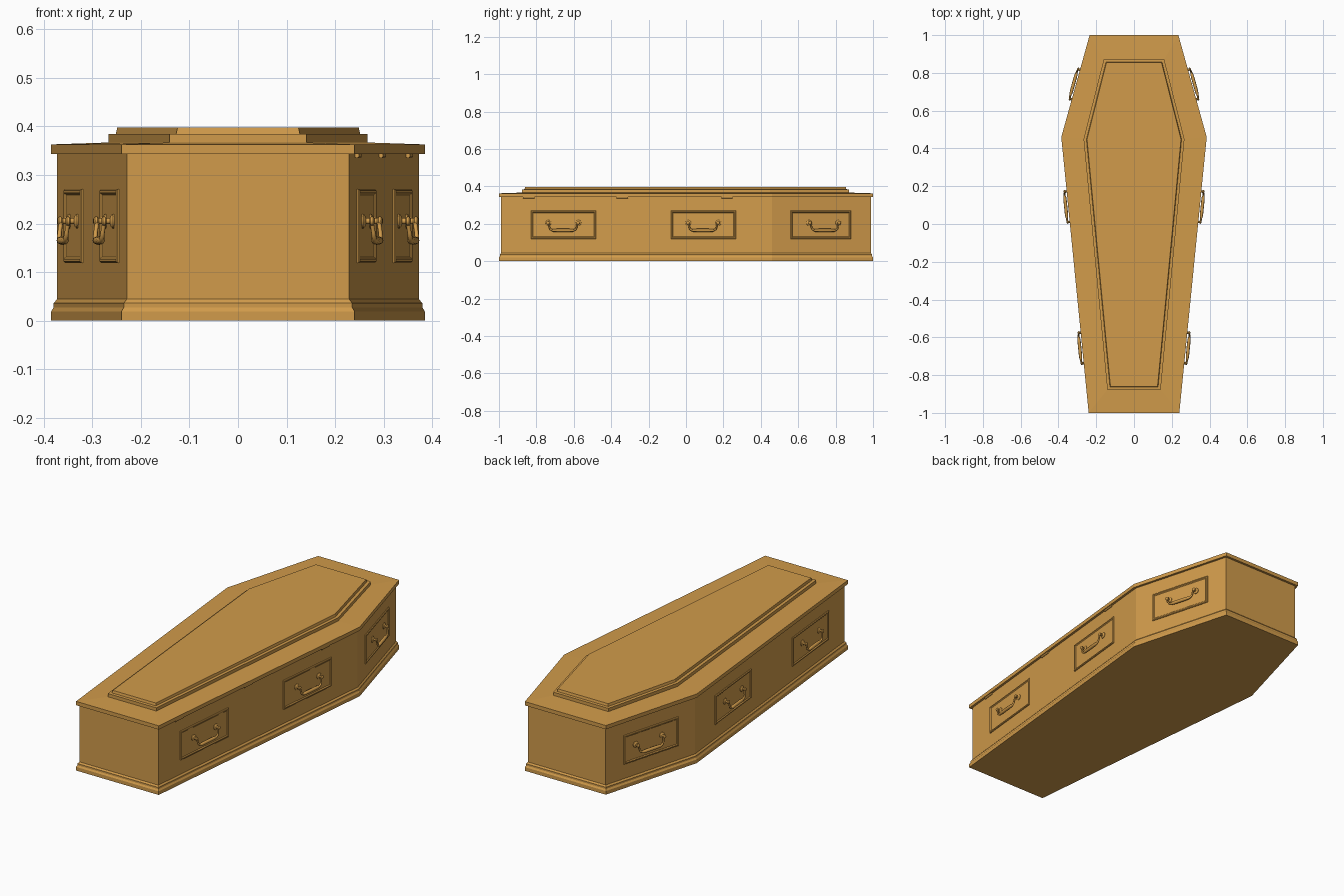
import bpy, bmesh
from mathutils import Matrix, Vector

if "Cube" in bpy.data.objects:
    bpy.data.objects.remove(bpy.data.objects["Cube"])

wood = bpy.data.materials.new("warm_oak")
wood.use_nodes = True
WOOD = (0.64, 0.33, 0.07, 1)
wood.diffuse_color = WOOD
wood.node_tree.nodes["Principled BSDF"].inputs["Base Color"].default_value = WOOD


def add_object(name, data, matrix=None):
    data.materials.append(wood)
    ob = bpy.data.objects.new(name, data)
    bpy.context.collection.objects.link(ob)
    if matrix:
        ob.matrix_world = matrix
    return ob


def mesh_object(name, bm, matrix=None):
    bmesh.ops.recalc_face_normals(bm, faces=bm.faces)
    me = bpy.data.meshes.new(name)
    bm.to_mesh(me)
    bm.free()
    return add_object(name, me, matrix)


def loft(name, rings, matrix=None):
    """Skin a stack of equal rings and cap both ends."""
    bm = bmesh.new()
    loops = [[bm.verts.new(p) for p in ring] for ring in rings]
    n = len(loops[0])
    for a, b in zip(loops, loops[1:]):
        for i in range(n):
            j = (i + 1) % n
            bm.faces.new((a[i], a[j], b[j], b[i]))
    bm.faces.new(loops[0][::-1])
    bm.faces.new(loops[-1])
    return mesh_object(name, bm, matrix)


def outline(half):
    """Mirror the right-hand points into a counter-clockwise outline."""
    return [Vector(p) for p in half] + [Vector((-x, y)) for x, y in reversed(half)]


def inset(points, d):
    """Move every edge of a counter-clockwise outline inward by d."""
    result = []
    for i, p in enumerate(points):
        a = (p - points[i - 1]).normalized()
        b = (points[(i + 1) % len(points)] - p).normalized()
        na, nb = Vector((-a.y, a.x)), Vector((-b.y, b.x))
        result.append(p + (na + nb) * d / (1 + na.dot(nb)))
    return result


def rings(points, profile):
    return [[(p.x, p.y, z) for p in inset(points, d)] for d, z in profile]


edge = outline([(0.24, -1), (0.385, 0.46), (0.235, 1)])
panel = outline([(0.141, -0.878), (0.267, 0.45), (0.16, 0.872)])

# Box with stepped base moulding
loft("box_and_plinth", rings(edge, [
    (0, 0), (0, 0.019), (0.005, 0.027), (0.005, 0.036), (0.012, 0.044), (0.012, 0.344)]))

# Lid board with gently rising top, then the raised panel
loft("lid", rings(edge, [(0, 0.343), (0, 0.363)])
     + rings(panel, [(0, 0.367)]))
loft("lid_panel", rings(panel, [
    (0, 0.362), (0, 0.384), (0.015, 0.385), (0.018, 0.398)]))

# Side frames: origin on the wall, local x along it, y up, z outward
body = inset(edge, 0.012)
foot, shoulder, head = body[:3]


def wall_matrix(y, z, side):
    a, b = (foot, shoulder) if y < shoulder.y else (shoulder, head)
    p = a.lerp(b, (y - a.y) / (b.y - a.y))
    d = (b - a).normalized()
    out = Vector((side * d.y, -d.x, 0))
    up = Vector((0, 0, 1))
    m = Matrix((up.cross(out), up, out)).transposed().to_4x4()
    m.translation = (side * p.x, p.y, z)
    return m


def frame_plate(name, length, height, m):
    profile = [(0, -0.002), (0, 0.003), (0.003, 0.006), (0.008, 0.006),
               (0.012, 0.002)]
    x, y = length / 2, height / 2
    rect = [Vector(p) for p in ((-x, -y), (x, -y), (x, y), (-x, y))]
    loft(name, rings(rect, profile), m)


def turned(name, profile, m, sides=16):
    """Turn a (radius, height) profile around local z."""
    bm = bmesh.new()
    verts = [bm.verts.new((r, 0, h)) for r, h in profile]
    edges = [bm.edges.new(pair) for pair in zip(verts, verts[1:])]
    bmesh.ops.spin(bm, geom=verts + edges, axis=(0, 0, 1), cent=(0, 0, 0),
                   angle=6.283185, steps=sides, use_duplicate=False)
    bmesh.ops.remove_doubles(bm, verts=bm.verts, dist=0.0002)
    ob = mesh_object(name, bm, m)
    ob.data.shade_smooth()
    ob.data.set_sharp_from_angle(angle=0.7)


def bail(name, m):
    """Swinging handle: two thin arms and a thicker grip."""
    half = [(0.081, 0.008, 0.02, 0.8), (0.075, -0.004, 0.022, 0.8),
            (0.073, -0.018, 0.024, 0.8), (0.069, -0.028, 0.025, 0.9),
            (0.06, -0.034, 0.025, 1), (0.052, -0.035, 0.025, 1.4),
            (0.03, -0.035, 0.025, 1.6)]
    path = half + [(-x, y, z, r) for x, y, z, r in reversed(half)]
    cu = bpy.data.curves.new(name, "CURVE")
    cu.dimensions = "3D"
    cu.bevel_depth = 0.0055
    cu.bevel_resolution = 2
    cu.use_fill_caps = True
    spline = cu.splines.new("POLY")
    spline.points.add(len(path) - 1)
    for pt, (x, y, z, r) in zip(spline.points, path):
        pt.co = (x, y, z, 1)
        pt.radius = r
    add_object(name, cu, m)


BOSS = [(0, 0), (0.015, 0), (0.015, 0.005), (0.011, 0.008), (0.006, 0.01),
        (0.006, 0.017), (0.009, 0.02), (0.009, 0.025), (0.005, 0.028), (0, 0.028)]

# Three framed plates with handles on each side
for side, word in ((1, "left"), (-1, "right")):
    for y, place, length in ((-0.655, "foot", 0.35), (0.093, "middle", 0.35),
                             (0.72, "head", 0.335)):
        tag = f"{word}_{place}"
        frame_plate(f"{tag}_handle_plate", length, 0.152,
                    wall_matrix(y, 0.195, side))
        grip_y = y + (0.015 if place == "head" else 0)
        m = wall_matrix(grip_y, 0.2, side)
        for k, u in enumerate((-0.081, 0.081)):
            turned(f"{tag}_handle_boss_{k + 1}", BOSS,
                   m @ Matrix.Translation((u, 0.005, 0)))
        bail(f"{tag}_handle_bail", m)

# Hinge knuckles tucked under the lid on the left side
KNUCKLE = [(0, -0.03), (0.005, -0.03), (0.005, 0.03), (0, 0.03)]
for k, y in enumerate((-0.84, -0.34, 0.22)):
    m = wall_matrix(y, 0.34, 1) @ Matrix.Translation((0, 0, 0.004))
    turned(f"hinge_knuckle_{k + 1}", KNUCKLE, m @ Matrix.Rotation(1.570796, 4, "Y"), 10)
